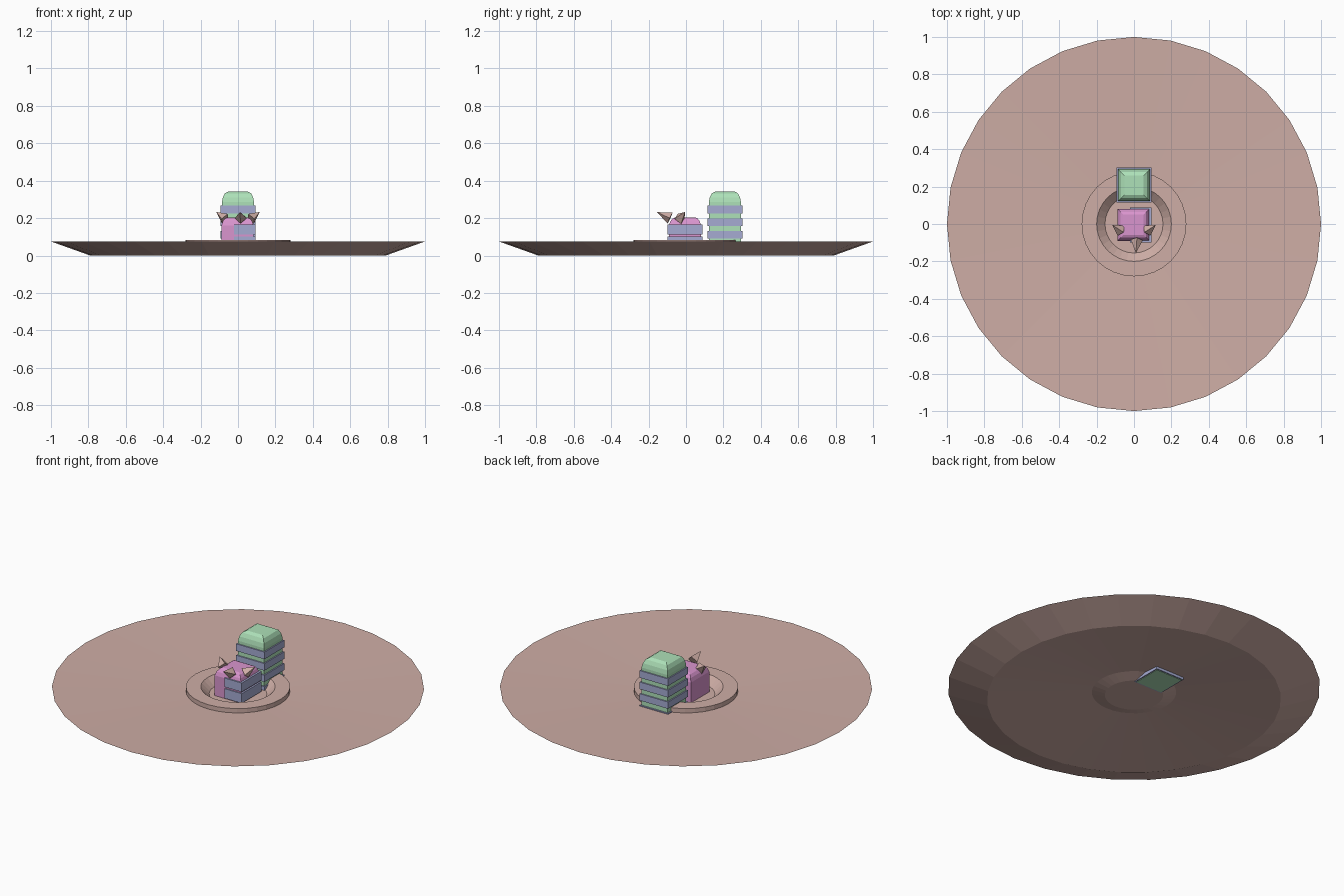
import bpy, bmesh, math
from mathutils import Vector

if "Cube" in bpy.data.objects:
    bpy.data.objects.remove(bpy.data.objects["Cube"])


def material(name, rgb):
    m = bpy.data.materials.new(name)
    m.diffuse_color = (*rgb, 1)
    m.use_nodes = True
    m.node_tree.nodes["Principled BSDF"].inputs["Base Color"].default_value = m.diffuse_color
    return m


CLAY = material("clay", (0.62, 0.42, 0.38))
GREEN = material("green", (0.42, 0.75, 0.48))
BLUE = material("blue", (0.38, 0.41, 0.65))
PINK = material("pink", (0.70, 0.30, 0.62))


def finish(bm, name, mat):
    bmesh.ops.recalc_face_normals(bm, faces=bm.faces)
    me = bpy.data.meshes.new(name)
    bm.to_mesh(me)
    bm.free()
    me.materials.append(mat)
    ob = bpy.data.objects.new(name, me)
    bpy.context.collection.objects.link(ob)
    return ob


def bridge(bm, a, b):
    for i in range(len(a)):
        j = (i + 1) % len(a)
        bm.faces.new((a[i], a[j], b[j], b[i]))


def lathe(name, profile, mat, sides=32):
    """Turned part; the profile's two ends are closed with flat caps."""
    bm = bmesh.new()
    rings = [[bm.verts.new((r * math.cos(math.tau * i / sides),
                            r * math.sin(math.tau * i / sides), z))
              for i in range(sides)] for r, z in profile]
    for a, b in zip(rings, rings[1:]):
        bridge(bm, a, b)
    bm.faces.new(rings[0])
    bm.faces.new(rings[-1])
    return finish(bm, name, mat)


def block(name, center, profile, mat):
    """Stack of rectangles: profile rows are (half x, half y, z)."""
    cx, cy = center
    bm = bmesh.new()
    rings = [[bm.verts.new((cx + sx * hx, cy + sy * hy, z))
              for sx, sy in ((-1, -1), (1, -1), (1, 1), (-1, 1))]
             for hx, hy, z in profile]
    for a, b in zip(rings, rings[1:]):
        bridge(bm, a, b)
    bm.faces.new(rings[0])
    bm.faces.new(rings[-1])
    return finish(bm, name, mat)


def spike(name, base, tip, radius, mat):
    base, tip = Vector(base), Vector(tip)
    d = tip - base
    bm = bmesh.new()
    bmesh.ops.create_cone(bm, cap_ends=True, segments=4, radius1=radius,
                          radius2=0, depth=d.length)
    rot = d.to_track_quat('Z', 'Y').to_matrix().to_4x4()
    bmesh.ops.transform(bm, matrix=rot, verts=bm.verts)
    bmesh.ops.translate(bm, vec=(base + tip) / 2, verts=bm.verts)
    return finish(bm, name, mat)


# Wide shallow plate with a raised ring and a sunken well
lathe("plate", [(0.157, 0.025), (0.227, 0.043), (0.79, 0.0), (1.0, 0.075),
                (0.28, 0.056), (0.28, 0.082), (0.20, 0.082), (0.155, 0.04)], CLAY)

# Tall green block with blue bands
C = (0, 0.208)
block("tall_block", C, [(0.086, 0.086, 0.02), (0.086, 0.086, 0.285), (0.081, 0.081, 0.31),
                        (0.07, 0.07, 0.332), (0.052, 0.052, 0.342)], GREEN)
for i, (lo, hi) in enumerate(((0.022, 0.062), (0.09, 0.13), (0.157, 0.199), (0.225, 0.267))):
    block(f"tall_band_{i}", C, [(0.093, 0.093, lo), (0.093, 0.093, hi)], BLUE)

# Low pink block with two blue bands wrapping its right part
block("low_block", (-0.003, -0.005), [(0.086, 0.086, 0.04), (0.086, 0.086, 0.16),
                                      (0.079, 0.079, 0.182), (0.068, 0.068, 0.197),
                                      (0.055, 0.055, 0.203)], PINK)
for i, (lo, hi) in enumerate(((0.045, 0.102), (0.112, 0.165))):
    block(f"low_band_{i}", (0.036, -0.005), [(0.057, 0.093, lo), (0.057, 0.093, hi)], BLUE)

# Small pointed spikes on top of the low block
for s, side in ((-1, "left"), (1, "right")):
    spike(f"spike_{side}", (s * 0.07, -0.035, 0.196), (s * 0.117, -0.005, 0.233), 0.032, CLAY)
spike("spike_front", (0.015, -0.085, 0.2), (0.01, -0.155, 0.232), 0.032, CLAY)
